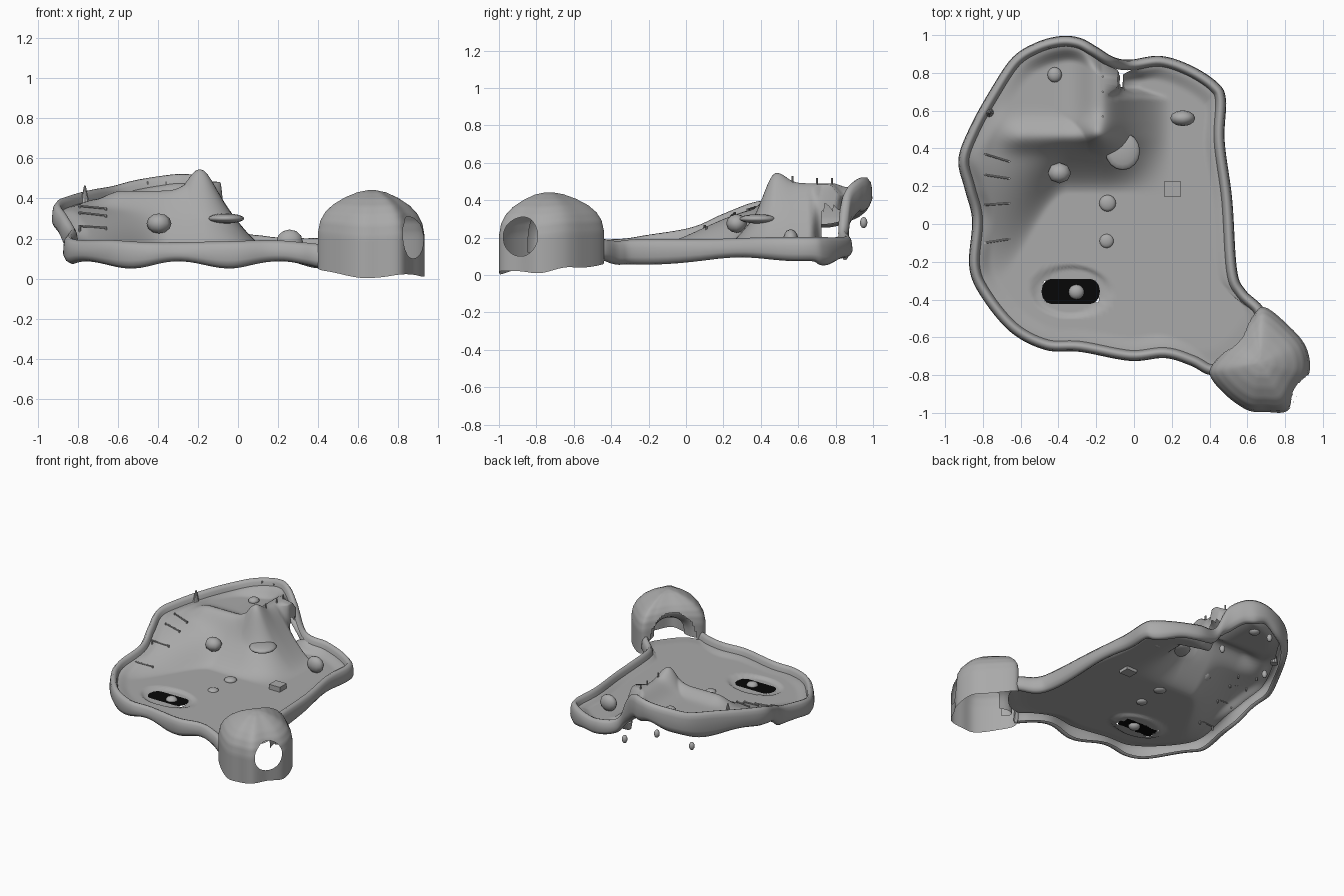
import bpy, bmesh, math
from mathutils import Vector, Matrix

if "Cube" in bpy.data.objects:
    bpy.data.objects.remove(bpy.data.objects["Cube"])


def material(name, v):
    m = bpy.data.materials.new(name)
    m.diffuse_color = (v, v, v, 1)
    m.use_nodes = True
    m.node_tree.nodes["Principled BSDF"].inputs["Base Color"].default_value = m.diffuse_color
    return m


STONE = material("stone grey", 0.40)
BLACK = material("pit black", 0.002)


def finish(name, bm, mat=STONE, smooth=True):
    me = bpy.data.meshes.new(name)
    bm.to_mesh(me)
    bm.free()
    ob = bpy.data.objects.new(name, me)
    bpy.context.collection.objects.link(ob)
    me.materials.append(mat)
    for p in me.polygons:
        p.use_smooth = smooth
    return ob


def step(a, b, v):
    t = max(0.0, min(1.0, (v - a) / (b - a)))
    return t * t * (3 - 2 * t)


def bell(v, w):
    return math.exp(-(v / w) ** 2)


def spline(pts, n):
    """Closed smooth curve through the points."""
    out, k = [], len(pts)
    for i in range(k):
        p0, p1, p2, p3 = (Vector(pts[(i + j) % k]) for j in (-1, 0, 1, 2))
        for s in range(n):
            t = s / n
            out.append(0.5 * (2 * p1 + (p2 - p0) * t + (2 * p0 - 5 * p1 + 4 * p2 - p3) * t * t
                              + (3 * p1 - p0 - 3 * p2 + p3) * t ** 3))
    return out


def loft(bm, rows, closed=False, skip=()):
    """Join rows of equally many points with quads."""
    vs = [[bm.verts.new(p) for p in r] for r in rows]
    n = len(vs)
    for i in range(n if closed else n - 1):
        if i in skip:
            continue
        a, b = vs[i], vs[(i + 1) % n]
        for j in range(len(a) - 1):
            bm.faces.new((a[j], b[j], b[j + 1], a[j + 1]))
    return vs


# Outline of the land with rim height; the last two points lie inside the tunnel
OUTLINE = [(.69, -.455, .19), (.59, -.35, .18), (.545, -.24, .19), (.52, .13, .19),
           (.48, .44, .20), (.487, .66, .20), (.44, .75, .20), (.30, .84, .20),
           (.14, .89, .21), (-.02, .87, .25), (-.11, .885, .44), (-.20, .94, .51),
           (-.285, .985, .52), (-.39, .995, .51), (-.52, .96, .49), (-.645, .88, .46),
           (-.76, .71, .44), (-.87, .51, .41), (-.93, .34, .38), (-.895, .18, .32),
           (-.857, .02, .25), (-.873, -.22, .21), (-.815, -.375, .19), (-.656, -.57, .19),
           (-.47, -.667, .18), (-.286, -.677, .18), (-.02, -.725, .185), (.164, -.71, .19),
           (.30, -.75, .18), (.41, -.80, .17), (.55, -.76, .17), (.68, -.61, .17)]
SUB = 7
edge = spline(OUTLINE, SUB)
N = len(edge)
inward = []
for i in range(N):
    d = edge[(i + 2) % N] - edge[i - 2]
    inward.append(Vector((-d.y, d.x, 0)).normalized())

# Rolled rim hanging down around the land
rows = []
for i, (p, q) in enumerate(zip(edge, inward)):
    drop = .125 + .05 * step(.3, .48, p.z) + .017 * math.sin(i * .19) + .008 * math.sin(i * .47)
    w = step(-.2, -.5, p.y)
    drop += (p.z - .068 + .018 * math.cos(4 * math.pi * (p.x + .55)) - drop) * w
    prof = [(.056, -.045), (.05, -.02), (.04, -.003), (.025, .002), (.008, -.02), (.003, -.045),
            (0, -.7 * drop), (.012, -.9 * drop), (.035, -drop), (.05, -.9 * drop)]
    rows.append([p + q * o + Vector((0, 0, z)) for o, z in prof])
bm = bmesh.new()
loft(bm, rows, True, set(range(N - 3 * SUB, N)))
bmesh.ops.recalc_face_normals(bm, faces=bm.faces)
finish("rim", bm)

PIT = Vector((-.335, -.357))


def ground(x, y):
    left = step(-.35, -.75, x)
    notch = step(.66, .73, y)
    rise = step(.16 - .46 * left, .47, y) * step(.20 - .18 * notch, -.17 + .03 * notch, x)
    z = .13 + .235 * rise + .03 * rise * step(.35, .55, y)
    crest = .055 * bell(y - .46, .07) * step(-.75, -.58, x) * step(-.1, -.25, x)
    spur = .095 * bell(x + .18, .11) * step(.34, .48, y) * (rise if notch else 1)
    z += max(crest, spur) + .065 * bell(x + .2, .08) * bell(y - .48, .07)
    d = math.hypot((x - PIT.x) / .215, (y - PIT.y) / .14)
    return z - .016 * step(1.0, .85, d)


# Land surface with mountain, high basin and shallow pit
C, RINGS = Vector((-.15, .1, 0)), 64
rows = []
for i in range(N):
    e = edge[i] + inward[i] * .056
    row = []
    for k in range(RINGS + 1):
        t = .002 + .998 * k / RINGS
        x, y = C.x + (e.x - C.x) * t, C.y + (e.y - C.y) * t
        w = step(.9, 1, t)
        z = ground(x, y) * (1 - w) + (e.z - .045) * w
        if -.16 < x < .02:                      # steepen the wall beside the window
            x += (-.07 - x) * .75 * step(.68, .73, y) * step(1, .97, t)
        row.append((x, y, z))
    rows.append(row)
bm = bmesh.new()
vs = loft(bm, rows, True)
bm.faces.new([r[0] for r in vs])
gap = []
for f in bm.faces:
    c = f.calc_center_median()
    window = -.2 < c.x < .05 and .725 < c.y < .825 and .2 < c.z < .36
    pit = abs(c.x - PIT.x) < .14 and abs(c.y - PIT.y) < .052
    if window or pit:
        gap.append(f)
bmesh.ops.delete(bm, geom=gap, context='FACES')
bmesh.ops.recalc_face_normals(bm, faces=bm.faces)
if sum(f.normal.z for f in bm.faces) < 0:
    bmesh.ops.reverse_faces(bm, faces=bm.faces)
finish("land", bm)

# Dark plate at the bottom of the pit
bm = bmesh.new()
ring = [bm.verts.new((PIT.x + sx * .105 + .05 * math.cos(a), PIT.y + .066 * math.sin(a), .118))
        for sx, a0 in ((1, -90), (-1, 90))
        for a in (math.radians(a0 + 30 * k) for k in range(7))]
bm.faces.new(ring)
finish("pit_plate", bm, BLACK, False)

# Tunnel: rounded shell, open below, with a round hole and a wide mouth
FOOT = [(.93, -.78, .01), (.91, -.65, .04), (.82, -.54, .04), (.69, -.44, .06), (.62, -.50, .08),
        (.55, -.60, .10), (.46, -.69, .09), (.40, -.79, .05), (.48, -.90, .03), (.60, -.985, .005),
        (.70, -.995, .005), (.81, -.99, .02), (.87, -.89, .02)]
TOP = Vector((.67, -.735, 0))
PROFILE = [(1, 0), (1, .25), (1, .46), (.96, .60), (.87, .71), (.72, .81), (.5, .90), (.27, .965), (.01, 1)]
HOLE = Vector((.875, -.885, .205))
AXIS = Vector((.86, -.51, 0)).normalized()
SIDE = Vector((-AXIS.y, AXIS.x, 0))
MOUTH = Vector((-.72, .69, 0)).normalized()
ACROSS = Vector((.69, .72, 0)).normalized()
rows = []
for p in spline(FOOT, 9):
    row = []
    for (r0, h0), (r1, h1) in zip(PROFILE, PROFILE[1:]):
        for s in range(4):
            r, h = r0 + (r1 - r0) * s / 4, h0 + (h1 - h0) * s / 4
            q = TOP + (Vector((p.x, p.y, 0)) - TOP) * r
            q.z = p.z + (.445 - p.z) * h
            row.append(q)
    rows.append(row)
bm = bmesh.new()
vs = loft(bm, rows, True)
bm.faces.new([r[-1] for r in vs])


def in_hole(c):
    v = c - HOLE
    return v.dot(AXIS) > -.09 and math.hypot(v.dot(SIDE), v.z) < .105


def in_mouth(c):
    v = c - TOP
    return v.dot(MOUTH) > .05 and math.hypot(v.dot(ACROSS) / .17, max(0, c.z - .12) / .22) < 1


cut = [f for f in bm.faces if in_hole(f.calc_center_median()) or in_mouth(f.calc_center_median())]
bmesh.ops.delete(bm, geom=cut, context='FACES')
for v in bm.verts:
    if v.is_boundary and v.co.z > .08:
        d = v.co - HOLE
        a, b = d.dot(SIDE), d.z
        if d.dot(AXIS) > -.12 and math.hypot(a, b) < .14:
            k = .105 / math.hypot(a, b) - 1
            v.co += SIDE * a * k + Vector((0, 0, b * k))
bmesh.ops.recalc_face_normals(bm, faces=bm.faces)
finish("tunnel", bm)

# Rounded collar curling into the mouth
bm = bmesh.new()
rows = []
for depth, half, high in ((.06, .215, .275), (.11, .215, .245), (.135, .19, .215), (.13, .165, .19),
                          (.11, .14, .165), (.08, .12, .145), (.05, .105, .13)):
    base = TOP + MOUTH * depth + Vector((0, 0, .12))
    row = []
    for k in range(25):
        a = math.pi * (1 - k / 24)
        row.append(base + ACROSS * half * math.cos(a) + Vector((0, 0, high * max(0, math.sin(a)) ** .65)))
    rows.append(row)
loft(bm, rows)
finish("tunnel_mouth", bm)


def blob(name, loc, size, sides=16, smooth=True):
    bm = bmesh.new()
    bmesh.ops.create_uvsphere(bm, u_segments=sides, v_segments=max(6, sides // 2), radius=1,
                              matrix=Matrix.Translation(loc) @ Matrix.Diagonal((*size, 1)))
    finish(name, bm, STONE, smooth)


def rod(name, a, b, r0, r1, sides=8):
    a, b = Vector(a), Vector(b)
    d = b - a
    bm = bmesh.new()
    m = Matrix.Translation((a + b) / 2) @ d.to_track_quat('Z', 'Y').to_matrix().to_4x4()
    bmesh.ops.create_cone(bm, cap_ends=True, segments=sides, radius1=r0, radius2=r1,
                          depth=d.length, matrix=m)
    finish(name, bm, STONE, False)


# Boulders, ledge and stepping stones
blob("cliff_boulder", (-.395, .27, .275), (.062, .055, .05), 8)
blob("cliff_ledge", (-.06, .385, .30), (.092, .10, .025))
blob("stone_north", (-.14, .11, .133), (.044, .044, .02))
blob("stone_south", (-.145, -.09, .128), (.038, .038, .018))
blob("east_boulder", (.258, .56, .185), (.066, .042, .06), 12)
blob("plateau_ball", (-.42, .79, ground(-.42, .79) + .005), (.038, .04, .025))
blob("pit_stone", (-.305, -.36, .115), (.042, .04, .03))
bm = bmesh.new()
bmesh.ops.create_cube(bm, size=1, matrix=Matrix.Translation((.205, .185, .137)) @ Matrix.Diagonal((.09, .08, .06, 1)))
finish("block", bm, STONE, False)
rod("spike", (-.765, .59, .36), (-.765, .59, .465), .028, .004, 10)

# Low rungs on the west slope
for i, (y, dy) in enumerate(((.37, -.04), (.26, -.02), (.10, .01), (-.10, .02))):
    p, q = Vector((-.79, y, ground(-.79, y) + .008)), Vector((-.66, y + dy, ground(-.66, y + dy) + .008))
    rod(f"rung_{i}", p, q, .005, .005)
    for k, e in enumerate((p, q)):
        rod(f"rung_{i}_post_{k}", e - Vector((0, 0, .03)), e + Vector((0, 0, .006)), .006, .006)

# Pegs on the high spur and the back rim
for i, (x, y) in enumerate(((-.165, .57), (-.165, .70), (-.165, .78))):
    z = ground(x, y)
    rod(f"peg_{i}", (x, y, z - .02), (x, y, z + .03), .006, .006)
for i, (x, y) in enumerate(((-.36, .945), (-.45, .935))):
    rod(f"rim_peg_{i}", (x, y, .43), (x, y, .485), .006, .006)

# Loose pebbles beneath the plateau
for i, p in enumerate(((-.08, .85, .11), (-.42, .95, .28), (-.56, .73, .14))):
    blob(f"pebble_{i}", p, (.02, .02, .03), 12)
